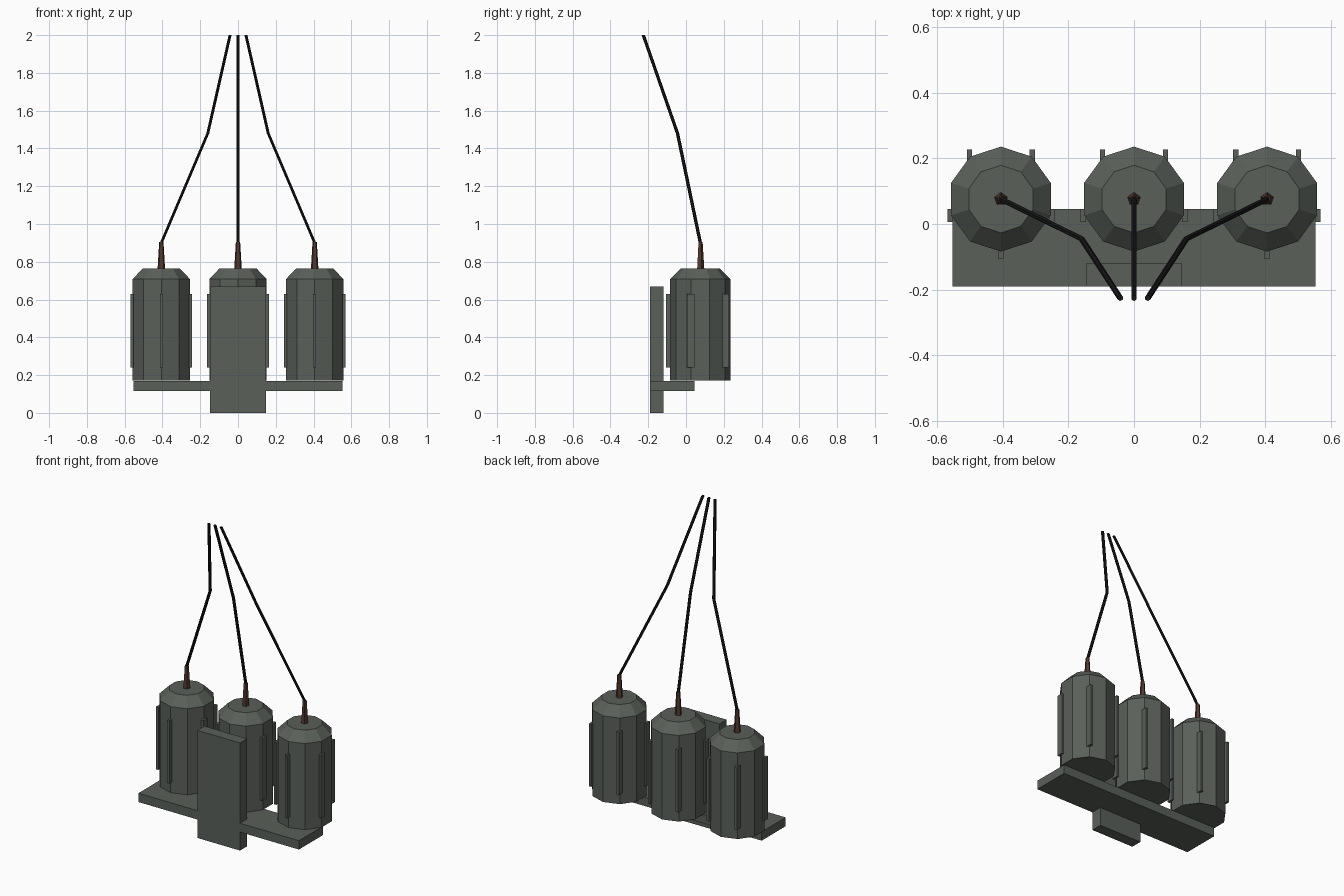
import bpy, bmesh
from math import sin, cos, pi, radians
from mathutils import Vector

cube = bpy.data.objects.get("Cube")
if cube:
    bpy.data.objects.remove(cube, do_unlink=True)


def material(name, rgb):
    m = bpy.data.materials.new(name)
    m.use_nodes = True
    m.diffuse_color = (*rgb, 1)
    m.node_tree.nodes["Principled BSDF"].inputs["Base Color"].default_value = (*rgb, 1)
    return m


GREY = material("grey_green_metal", (0.10, 0.115, 0.10))
BROWN = material("brown_insulator", (0.085, 0.04, 0.025))
BLACK = material("black_cable", (0.008, 0.008, 0.008))


def finish(name, bm, mat):
    bmesh.ops.recalc_face_normals(bm, faces=bm.faces)
    mesh = bpy.data.meshes.new(name)
    bm.to_mesh(mesh)
    bm.free()
    mesh.materials.append(mat)
    obj = bpy.data.objects.new(name, mesh)
    bpy.context.collection.objects.link(obj)
    return obj


def box(name, low, high, mat):
    bm = bmesh.new()
    low, high = Vector(low), Vector(high)
    geo = bmesh.ops.create_cube(bm, size=1)
    for v in geo["verts"]:
        v.co = (low + high) / 2 + v.co * (high - low)
    return finish(name, bm, mat)


def loft(name, rings, sides, mat):
    """Join level polygons given as (centre, radius), capped at both ends."""
    bm = bmesh.new()
    loops = []
    for centre, r in rings:
        angles = [pi / 2 + 2 * pi * i / sides for i in range(sides)]
        loops.append([bm.verts.new(Vector(centre) + Vector((r * cos(a), r * sin(a), 0)))
                      for a in angles])
    for a, b in zip(loops, loops[1:]):
        for i in range(sides):
            j = (i + 1) % sides
            bm.faces.new((a[i], a[j], b[j], b[i]))
    bm.faces.new(loops[0])
    bm.faces.new(loops[-1])
    return finish(name, bm, mat)


# Mounting bracket: upright board and cross shelf
box("upright_board", (-0.147, -0.19, 0), (0.147, -0.12, 0.67), GREY)
box("cross_shelf", (-0.553, -0.19, 0.115), (0.553, 0.045, 0.17), GREY)

TANK_Y = 0.076
for side, label in ((-1, "right"), (0, "middle"), (1, "left")):
    x = side * 0.406
    # Ten-sided tank with a sloped lid
    loft(label + "_tank", [((x, TANK_Y, z), r) for z, r in
                           ((0.172, 0.16), (0.708, 0.16), (0.765, 0.103))], 10, GREY)
    # Five upright cooling fins
    for i in range(5):
        a = radians(72 * i - 90)
        c = Vector((x + 0.163 * cos(a), TANK_Y + 0.163 * sin(a), 0.435))
        half = Vector((0.008, 0.02, 0.195))
        box(f"{label}_fin_{i + 1}", c - half, c + half, GREY)
    # Tapered insulator and supply cable
    loft(label + "_insulator", [((x, TANK_Y, 0.76), 0.021), ((x, TANK_Y, 0.905), 0.012)], 5, BROWN)
    path = ((x, TANK_Y, 0.9), (side * 0.16, -0.045, 1.48), (side * 0.042, -0.226, 2))
    loft(label + "_cable", [(p, 0.009) for p in path], 6, BLACK)
